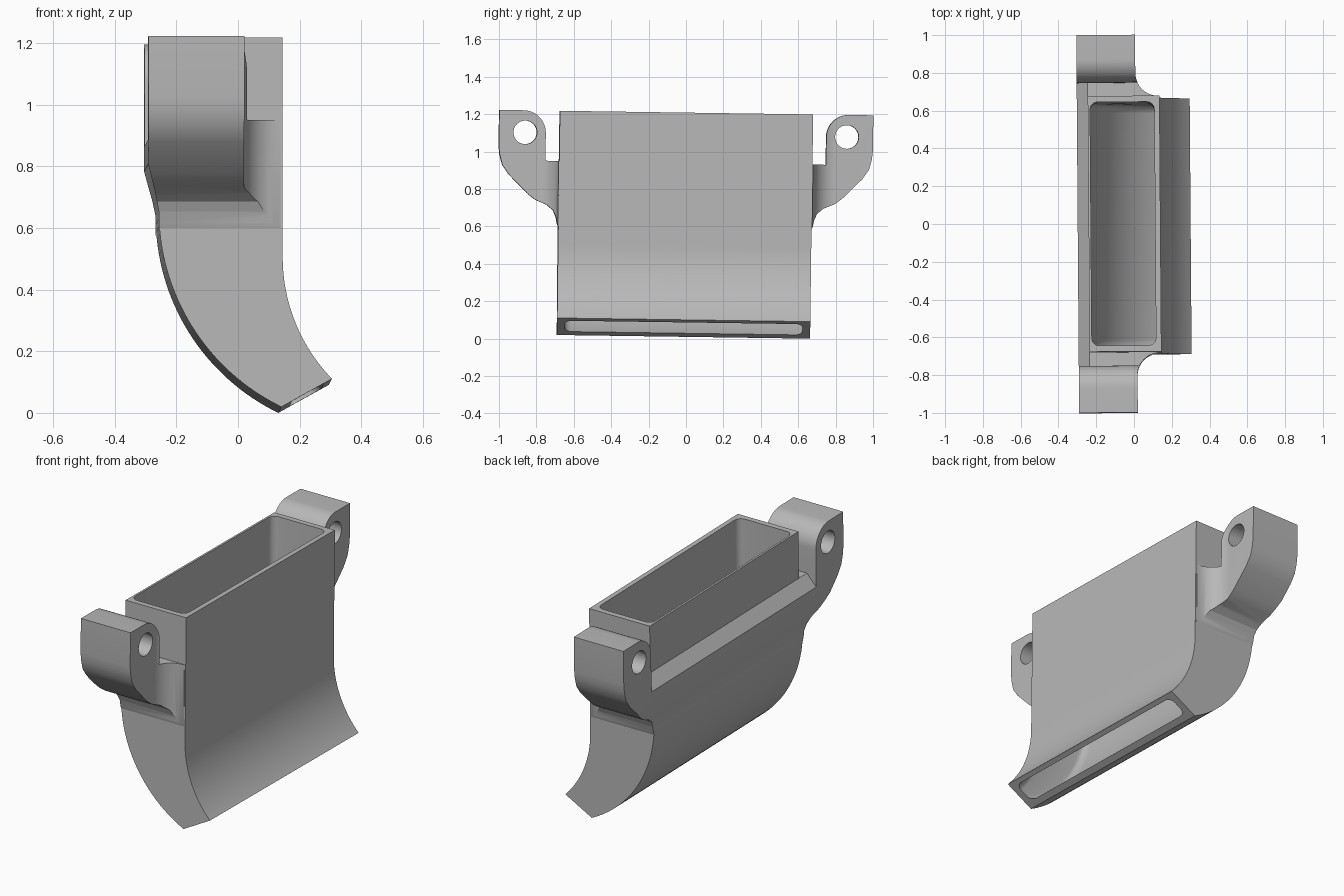
import bpy, bmesh, math
from mathutils import Matrix, Vector

if "Cube" in bpy.data.objects:
    bpy.data.objects.remove(bpy.data.objects["Cube"], do_unlink=True)

grey = bpy.data.materials.new("plain grey")
grey.use_nodes = True
COLOUR = (0.48, 0.48, 0.48, 1)
grey.diffuse_color = COLOUR
grey.node_tree.nodes["Principled BSDF"].inputs["Base Color"].default_value = COLOUR


def loft(name, rings):
    """Closed solid through a list of equal-length rings of points."""
    bm = bmesh.new()
    loops = [[bm.verts.new(p) for p in ring] for ring in rings]
    for a, b in zip(loops, loops[1:]):
        for i in range(len(a)):
            j = (i + 1) % len(a)
            bm.faces.new((a[i], a[j], b[j], b[i]))
    bm.faces.new(loops[0])
    bm.faces.new(loops[-1])
    bmesh.ops.recalc_face_normals(bm, faces=bm.faces)
    mesh = bpy.data.meshes.new(name)
    bm.to_mesh(mesh)
    bm.free()
    obj = bpy.data.objects.new(name, mesh)
    bpy.context.collection.objects.link(obj)
    mesh.materials.append(grey)
    return obj


def prism(name, profile, axis, lo, hi):
    """Extrude a 2D profile along the given axis."""
    place = {"x": lambda a, b, d: (d, a, b),
             "y": lambda a, b, d: (a, d, b),
             "z": lambda a, b, d: (a, b, d)}[axis]
    return loft(name, [[place(a, b, d) for a, b in profile] for d in (lo, hi)])


def arc(cx, cy, r, start, end, n):
    steps = [start + (end - start) * i / n for i in range(n + 1)]
    return [(cx + r * math.cos(t), cy + r * math.sin(t)) for t in steps]


def boolean(obj, cutter, operation):
    mod = obj.modifiers.new("cut", "BOOLEAN")
    mod.operation, mod.object, mod.solver = operation, cutter, "EXACT"
    bpy.context.view_layer.objects.active = obj
    bpy.ops.object.modifier_apply(modifier=mod.name)
    bpy.data.objects.remove(cutter, do_unlink=True)


PI = math.pi
TOP, HALF = 1.213, 0.677
BACK, FRONT = (0.445, 0.65), (0.707, 0.5)   # centres of the two curved walls

# Curved duct body with a sloped ledge along the back
profile = ([(0.14, TOP)] + arc(*FRONT, 0.567, PI, PI + 0.77, 24)
           + arc(*BACK, 0.707, PI + 1.118, PI, 32)
           + [(-0.272, 0.7), (-0.298, 0.8), (-0.298, 0.88),
              (-0.24, 0.945), (-0.24, TOP)])
body = prism("duct_body", profile, "y", -HALF, HALF)


# Hollow channel: rounded slots swept from the inlet to the outlet
def slot(back, front, half_y):
    back, front = Vector(back), Vector(front)
    mid, across = (back + front) / 2, (front - back).normalized()
    half, r = (front - back).length / 2, 0.04
    ring = []
    for k, (sx, sy) in enumerate(((1, 1), (-1, 1), (-1, -1), (1, -1))):
        for u, v in arc(sx * (half - r), sy * (half_y - r), r,
                        k * PI / 2, (k + 1) * PI / 2, 6):
            p = mid + across * u
            ring.append((p.x, v, p.y))
    return ring


rings = [slot((-0.228, z), (0.112, z), 0.645) for z in (1.3, 0.8)]
backs = arc(*BACK, 0.675, PI, PI + 1.2, 24)
fronts = arc(*FRONT, 0.595, PI, PI + 0.8, 24)
rings += [slot(b, f, 0.645 - 0.01 * i / 24)
          for i, (b, f) in enumerate(zip(backs, fronts))]
boolean(body, loft("channel", rings), "DIFFERENCE")

# Mounting ears, one at each end
EAR = ([(0.675, 0.59), (0.683, 0.61), (0.69, 0.645), (0.705, 0.68), (0.74, 0.71),
        (0.80, 0.735), (0.84, 0.765), (0.945, 0.87), (0.98, 0.92),
        (0.995, 0.975), (1.0, 1.02), (1.0, TOP)]
       + arc(0.87, TOP - 0.12, 0.12, PI / 2, PI, 12)
       + [(0.75, 0.945), (0.675, 0.945)])
PLAN = ([(-0.4, 1.1), (0.013, 1.1)]
        + arc(0.133, 0.80, 0.12, PI, PI * 1.5, 14)
        + [(0.133, 0.6), (-0.4, 0.6)])
SIDE = [(-0.298, 1.4), (-0.298, 0.8), (-0.272, 0.7), (-0.262, 0.65),
        (-0.262, 0.5), (0.3, 0.5), (0.3, 1.4)]
LEDGE = [(-0.24, 0.945), (-0.298, 0.88), (-0.35, 0.822), (-0.35, 1.0), (-0.24, 1.0)]


def make_ear(name, s):
    ear = prism(name, [(s * y, z) for y, z in EAR], "x", -0.32, 0.16)
    boolean(ear, prism("plan", [(x, s * y) for x, y in PLAN], "z", 0.4, 1.4), "INTERSECT")
    boolean(ear, prism("side", SIDE, "y", -1.2, 1.2), "INTERSECT")
    boolean(ear, prism("ledge", LEDGE, "y", -0.75, 0.75), "DIFFERENCE")
    hole = arc(s * 0.86, 1.095, 0.063, 0, 2 * PI, 40)[:-1]
    boolean(ear, prism("hole", hole, "x", -0.5, 0.5), "DIFFERENCE")
    return ear


parts = [body, make_ear("front_ear", -1), make_ear("back_ear", 1)]

# Slight lean of the whole part, then smooth shading on the curves
lean = (Matrix.Translation((0, -0.0155, 0.0))
        @ Matrix.Rotation(0.0075, 4, "Z") @ Matrix.Rotation(-0.0145, 4, "X"))
for obj in parts:
    obj.data.transform(lean)
lowest = min(v.co.z for obj in parts for v in obj.data.vertices)
bpy.ops.object.select_all(action="DESELECT")
for obj in parts:
    obj.data.transform(Matrix.Translation((0, 0, -lowest)))
    obj.select_set(True)
bpy.context.view_layer.objects.active = body
bpy.ops.object.shade_smooth_by_angle(angle=math.radians(25))
